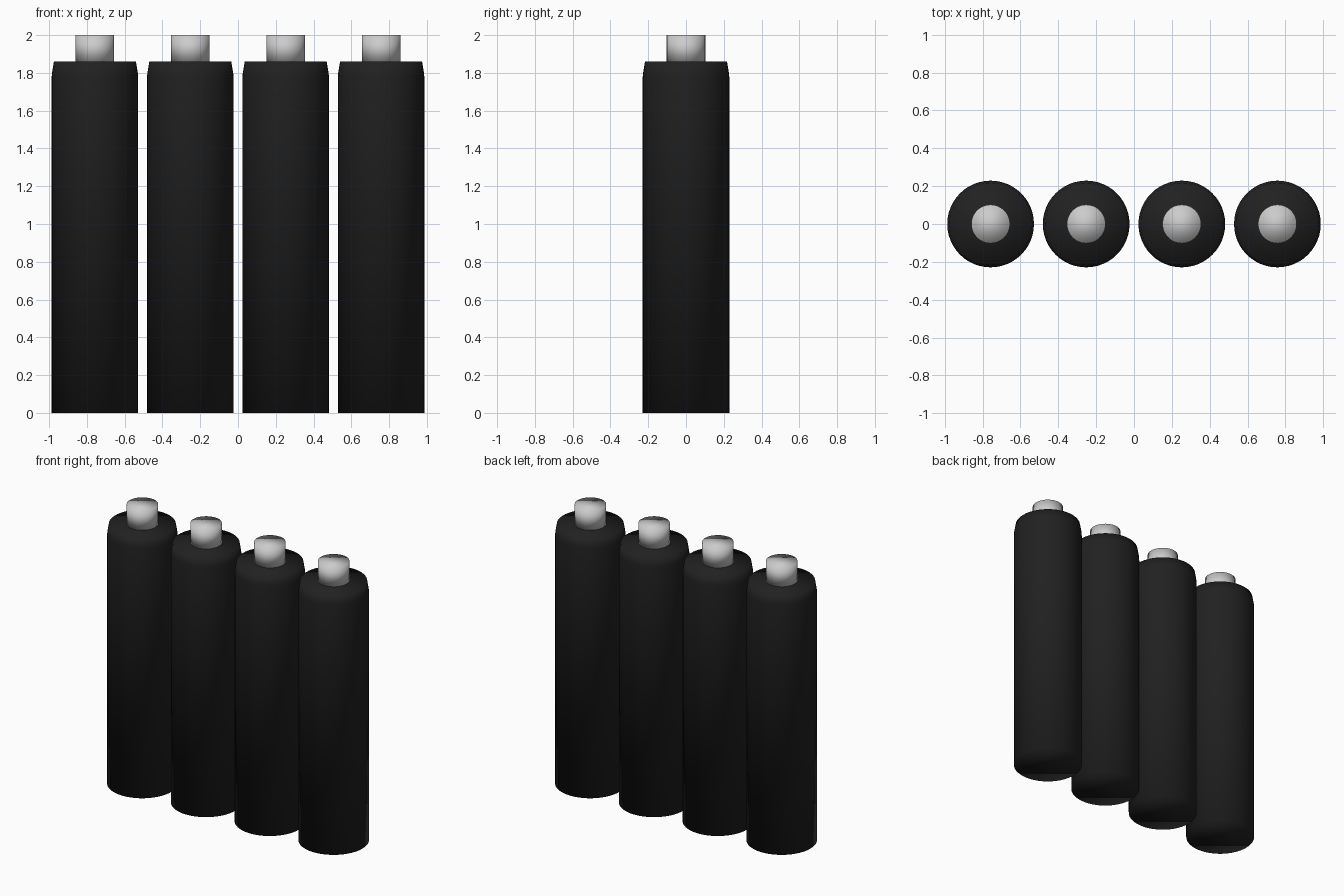
import bpy, bmesh, math

if "Cube" in bpy.data.objects:
    bpy.data.objects.remove(bpy.data.objects["Cube"])

SEGMENTS = 48
SPACING = 0.505

black = bpy.data.materials.new("black_casing")
black.diffuse_color = (0.015, 0.015, 0.015, 1)
black.use_nodes = True
black.node_tree.nodes["Principled BSDF"].inputs["Base Color"].default_value = black.diffuse_color


def lathe(name, profile):
    """Spin (radius, z) points round z; smooth shaded all over."""
    bm = bmesh.new()
    rings = [[bm.verts.new((r * math.cos(2 * math.pi * i / SEGMENTS),
                            r * math.sin(2 * math.pi * i / SEGMENTS), z))
              for i in range(SEGMENTS)] for r, z in profile]
    for low, high in zip(rings, rings[1:]):
        for i in range(SEGMENTS):
            j = (i + 1) % SEGMENTS
            bm.faces.new((low[i], low[j], high[j], high[i]))
    bm.faces.new(rings[0][::-1])
    bm.faces.new(rings[-1])
    for face in bm.faces:
        face.smooth = True
    mesh = bpy.data.meshes.new(name)
    bm.to_mesh(mesh)
    bm.free()
    return mesh


# Dark casing with a narrow tapered shoulder, and the plain grey terminal
casing = lathe("casing", [(0.229, 0), (0.229, 1.78), (0.227, 1.80), (0.217, 1.86)])
casing.materials.append(black)
terminal = lathe("terminal", [(0.102, 1.855), (0.102, 2.0)])

# Row of four cells
for n in range(4):
    for mesh in (casing, terminal):
        part = bpy.data.objects.new(f"{mesh.name}_{n + 1}", mesh)
        part.location.x = (n - 1.5) * SPACING
        bpy.context.collection.objects.link(part)
